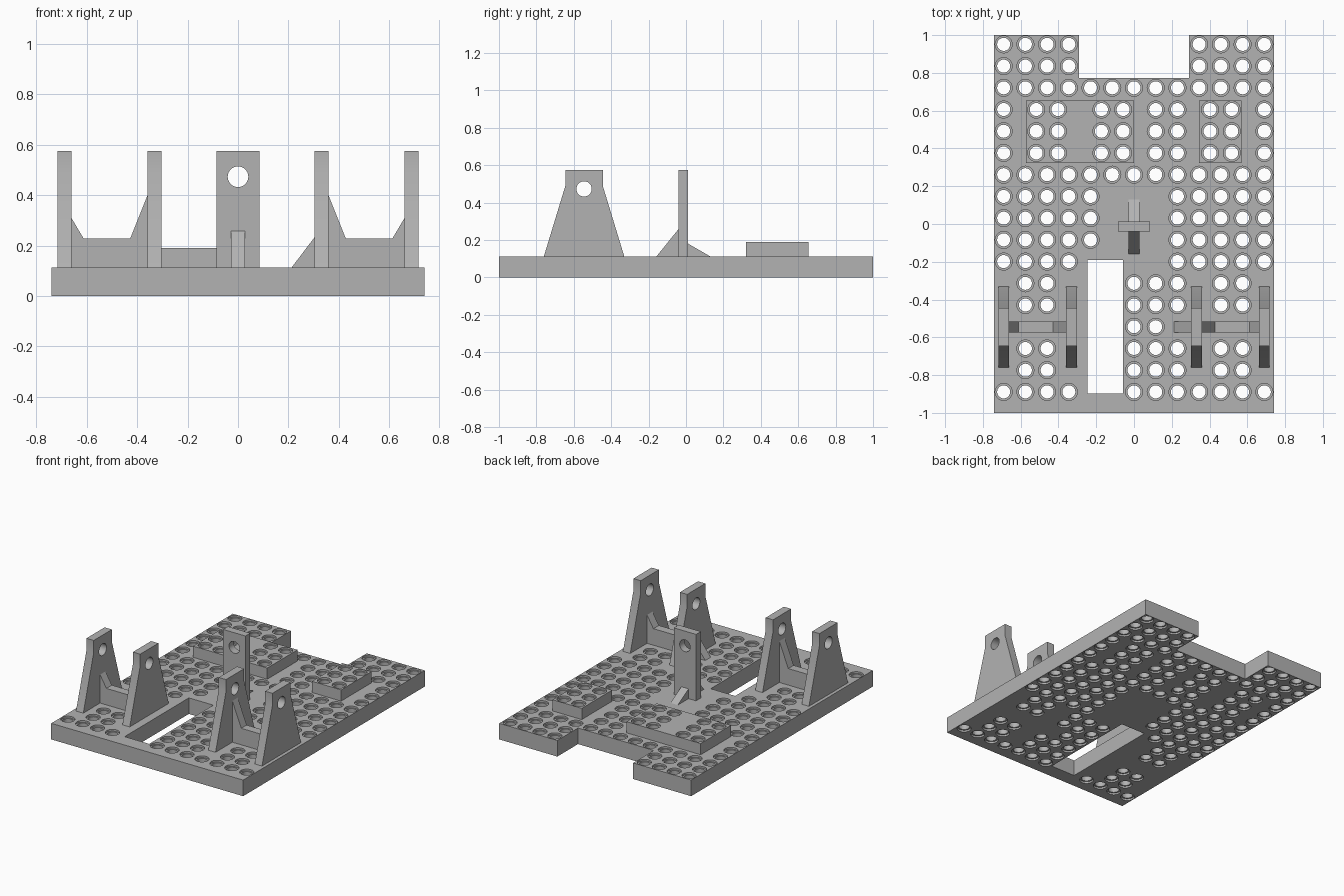
import bpy
import bmesh
from math import cos, sin, pi, radians
from mathutils import Matrix

cube = bpy.data.objects.get("Cube")
if cube:
    bpy.data.objects.remove(cube, do_unlink=True)

PITCH, THICK, PAD_TOP, POST_TOP = 0.115, 0.112, 0.19, 0.575
BORE, RIM, SINK, EXTRA = 0.0345, 0.045, 0.0125, 0.02
EYE_Z, EYE_R, BRACKET_Y = 0.473, 0.041, -0.545
SEGMENTS = 32

grey = bpy.data.materials.new("light grey")
grey.use_nodes = True
colour = (0.45, 0.45, 0.45, 1)
grey.diffuse_color = colour
grey.node_tree.nodes["Principled BSDF"].inputs["Base Color"].default_value = colour


def finish(name, bm):
    bmesh.ops.recalc_face_normals(bm, faces=bm.faces[:])
    mesh = bpy.data.meshes.new(name)
    bm.to_mesh(mesh)
    bm.free()
    mesh.materials.append(grey)
    obj = bpy.data.objects.new(name, mesh)
    bpy.context.scene.collection.objects.link(obj)
    return obj


def prism(name, outline, low, high, axis):
    """Extrude a 2D outline along an axis: x takes (y, z), y takes (x, z), z takes (x, y)."""
    place = {"x": lambda a, b: (low, a, b),
             "y": lambda a, b: (a, low, b),
             "z": lambda a, b: (a, b, low)}[axis]
    bm = bmesh.new()
    face = bm.faces.new([bm.verts.new(place(a, b)) for a, b in outline])
    moved = bmesh.ops.extrude_face_region(bm, geom=[face])["geom"]
    step = [high - low if axis == k else 0 for k in "xyz"]
    bmesh.ops.translate(bm, vec=step, verts=[v for v in moved if isinstance(v, bmesh.types.BMVert)])
    return finish(name, bm)


def rect(x1, x2, y1, y2):
    return [(x1, y1), (x2, y1), (x2, y2), (x1, y2)]


def add_bore(bm, x, y, top):
    """Lathe a through hole with a shallow wider recess at both ends."""
    profile = [(RIM, -EXTRA), (RIM, SINK), (BORE, SINK),
               (BORE, top - SINK), (RIM, top - SINK), (RIM, top + EXTRA)]
    rings = [[bm.verts.new((x + r * cos(2 * pi * i / SEGMENTS), y + r * sin(2 * pi * i / SEGMENTS), z))
              for i in range(SEGMENTS)] for r, z in profile]
    for a, b in zip(rings, rings[1:]):
        for i in range(SEGMENTS):
            j = (i + 1) % SEGMENTS
            bm.faces.new((a[i], a[j], b[j], b[i]))
    bm.faces.new(rings[0])
    bm.faces.new(rings[-1])


def eye_cutter(name, centre, axis):
    bm = bmesh.new()
    turn = Matrix.Rotation(radians(90), 4, "Y" if axis == "x" else "X")
    bmesh.ops.create_cone(bm, cap_ends=True, segments=SEGMENTS, radius1=EYE_R, radius2=EYE_R,
                          depth=2, matrix=Matrix.Translation(centre) @ turn)
    return finish(name, bm)


def cut(obj, cutter):
    mod = obj.modifiers.new("cut", "BOOLEAN")
    mod.operation, mod.solver, mod.object = "DIFFERENCE", "EXACT", cutter
    graph = bpy.context.evaluated_depsgraph_get()
    mesh = bpy.data.meshes.new_from_object(obj.evaluated_get(graph))
    obj.modifiers.clear()
    obj.data = mesh
    cutter.hide_render = True
    cutter.hide_set(True)
    bpy.ops.object.select_all(action="DESELECT")
    obj.select_set(True)
    bpy.context.view_layer.objects.active = obj
    bpy.ops.object.shade_smooth_by_angle(angle=radians(30))


# Hole grid, back row first
full, back, middle = "o" * 13, "oooo.....oooo", "ooooo...ooooo"
padded, sides = "o......oo...o", ".oo...ooo.oo."
layout = [back, back, full, padded, padded, padded, full, middle, middle, middle,
          "oooo....ooooo", sides, sides, "......oo.....", sides, sides, "oooo..ooooooo"]
holes = bmesh.new()
for row, line in enumerate(layout):
    for col, mark in enumerate(line):
        if mark == "o":
            add_bore(holes, (col - 6) * PITCH, 0.951 - row * PITCH, THICK)
for row in (3, 4, 5):
    for col in (-4.5, -3.5, -1.5, -0.5, 3.5, 4.5):
        add_bore(holes, col * PITCH, 0.951 - row * PITCH, PAD_TOP)
hole_cutter = finish("hole_cutter", holes)

# Base plate with rear notch and long slot
plate = prism("base_plate", [(-0.74, -1), (0.74, -1), (0.74, 1), (0.292, 1), (0.292, 0.772),
                             (-0.292, 0.772), (-0.292, 1), (-0.74, 1)], 0, THICK, "z")
cut(plate, prism("slot_cutter", rect(-0.246, -0.057, -0.897, -0.19), -0.1, 0.3, "z"))
cut(plate, hole_cutter)

# Raised pads
for name, x1, x2 in (("right_pad", -0.572, 0), ("left_pad", 0.345, 0.57)):
    cut(prism(name, rect(x1, x2, 0.322, 0.655), THICK, PAD_TOP, "z"), hole_cutter)

# Bracket pairs: tapered uprights with a brace between them
half = [(0.215, THICK), (0.1, 0.49), (0.1, POST_TOP)]
upright = [(BRACKET_Y + y, z) for y, z in half] + [(BRACKET_Y - y, z) for y, z in reversed(half)]
bracket_eye = eye_cutter("bracket_eye_cutter", (0, BRACKET_Y, EYE_Z), "x")
bracket_eye.scale.x = 2
brace = [(0.359, THICK), (0.661, THICK), (0.661, 0.31), (0.612, 0.227), (0.428, 0.227), (0.359, 0.4)]
for side, s in (("left", 1), ("right", -1)):
    for part, x in (("inner", 0.331), ("outer", 0.689)):
        post = prism(f"{side}_{part}_upright", upright, s * x - 0.028, s * x + 0.028, "x")
        cut(post, bracket_eye)
    prism(f"{side}_brace", [(s * x, z) for x, z in brace], -0.575, -0.515, "y")
prism("left_bracket_gusset", [(0.212, THICK), (0.303, THICK), (0.303, 0.232)], -0.575, -0.515, "y")

# Centre post with front and back gussets
post = prism("centre_post", rect(-0.086, 0.086, THICK, POST_TOP), -0.041, 0.012, "y")
cut(post, eye_cutter("post_eye_cutter", (0, 0, EYE_Z), "y"))
prism("front_gusset", [(-0.158, THICK), (-0.041, THICK), (-0.041, 0.257)], -0.028, 0.028, "x")
prism("back_gusset", [(0.012, THICK), (0.13, THICK), (0.012, 0.18)], -0.028, 0.028, "x")
